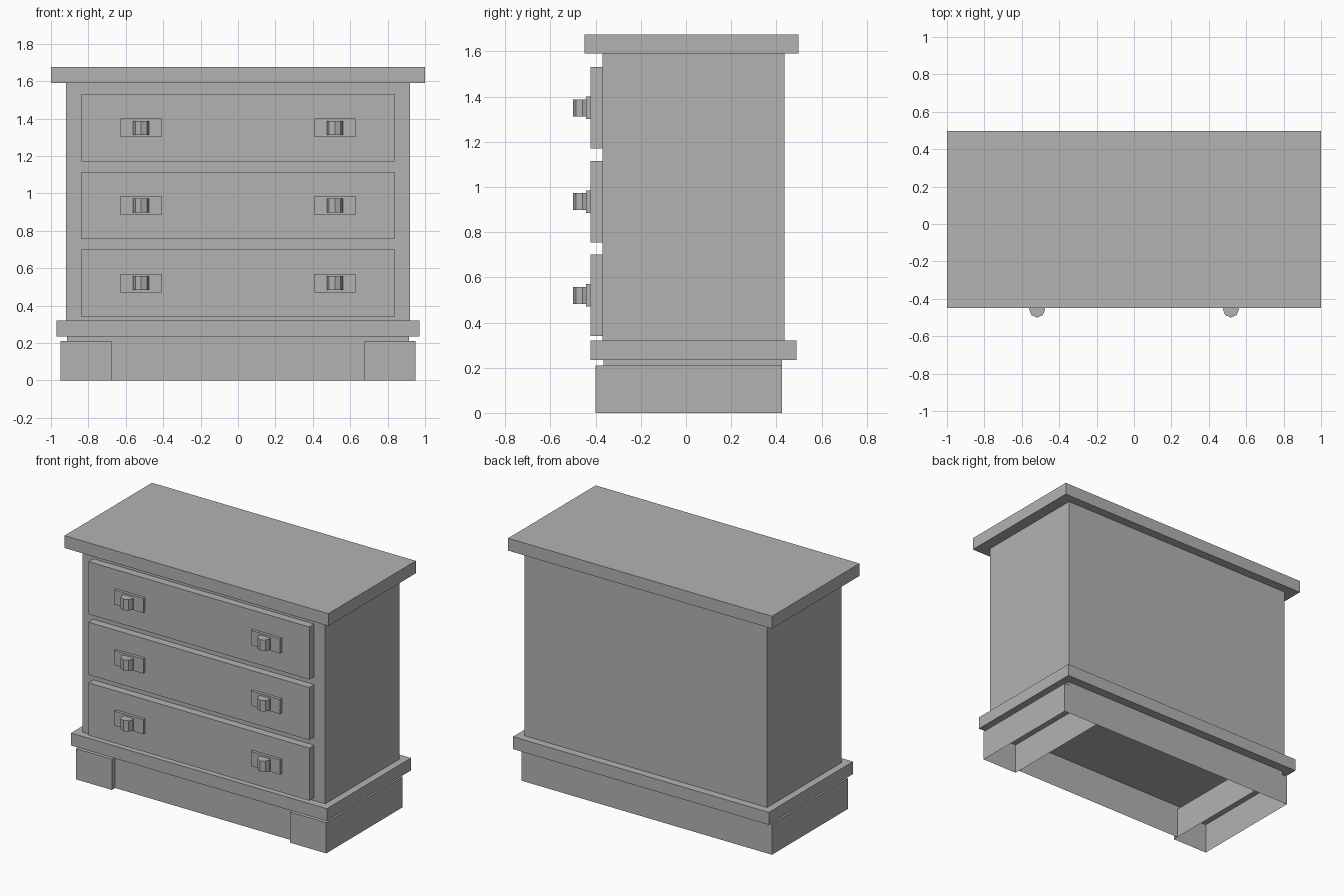
import bpy, bmesh, math
from mathutils import Matrix, Vector

if "Cube" in bpy.data.objects:
    bpy.data.objects.remove(bpy.data.objects["Cube"])

grey = bpy.data.materials.new("plain_grey")
grey.diffuse_color = (0.45, 0.45, 0.45, 1)
grey.use_nodes = True
grey.node_tree.nodes["Principled BSDF"].inputs["Base Color"].default_value = grey.diffuse_color


def finish(name, bm):
    mesh = bpy.data.meshes.new(name)
    bm.to_mesh(mesh)
    bm.free()
    mesh.materials.append(grey)
    obj = bpy.data.objects.new(name, mesh)
    bpy.context.collection.objects.link(obj)


def box(name, x, y, z, drop=()):
    """Box between the (low, high) pairs; faces whose normal is in drop are left open."""
    bm = bmesh.new()
    size = [b - a for a, b in (x, y, z)]
    mid = [(a + b) / 2 for a, b in (x, y, z)]
    bmesh.ops.create_cube(bm, size=1)
    bm.normal_update()
    gone = [f for f in bm.faces if any(f.normal.dot(Vector(d)) > 0.9 for d in drop)]
    bmesh.ops.delete(bm, geom=gone, context='FACES')
    bmesh.ops.scale(bm, vec=size, verts=bm.verts)
    bmesh.ops.translate(bm, vec=mid, verts=bm.verts)
    finish(name, bm)


def knob(name, x, y, z):
    """Upright eight-sided post with one edge facing forward."""
    bm = bmesh.new()
    bmesh.ops.create_cone(bm, cap_ends=True, segments=8, radius1=0.043, radius2=0.043,
                          depth=0.075, matrix=Matrix.Translation((x, y, z)))
    finish(name, bm)


DOWN, UP, LEFT, RIGHT = (0, 0, -1), (0, 0, 1), (-1, 0, 0), (1, 0, 0)

# Carcass
box("top_board", (-1, 1), (-0.45, 0.497), (1.59, 1.675))
box("cabinet_body", (-0.92, 0.92), (-0.37, 0.435), (0.32, 1.59))
box("base_moulding", (-0.97, 0.97), (-0.423, 0.488), (0.235, 0.32))

# Hollow plinth: shallow rail under the moulding, skirt boards between the feet
box("plinth_rail", (-0.914, 0.914), (-0.365, 0.425), (0.21, 0.235), [DOWN])
box("skirt_boards", (-0.676, 0.676), (-0.365, 0.425), (0, 0.21), [DOWN, UP, LEFT, RIGHT])

# Hollow feet, open underneath
for side, x in (("left", (-0.949, -0.676)), ("right", (0.676, 0.949))):
    box(side + "_foot", x, (-0.40, 0.425), (0, 0.21), [DOWN])

# Drawers, each with two handle plates and knobs
for i in range(3):
    z = 0.52 + i * 0.415
    box(f"drawer_{i + 1}", (-0.837, 0.837), (-0.423, -0.37), (z - 0.18, z + 0.18))
    for side, s in (("left", -1), ("right", 1)):
        x = s * 0.518
        box(f"{side}_handle_plate_{i + 1}", (x - 0.11, x + 0.11), (-0.443, -0.423),
            (z - 0.05, z + 0.05))
        knob(f"{side}_knob_{i + 1}", x, -0.457, z)
